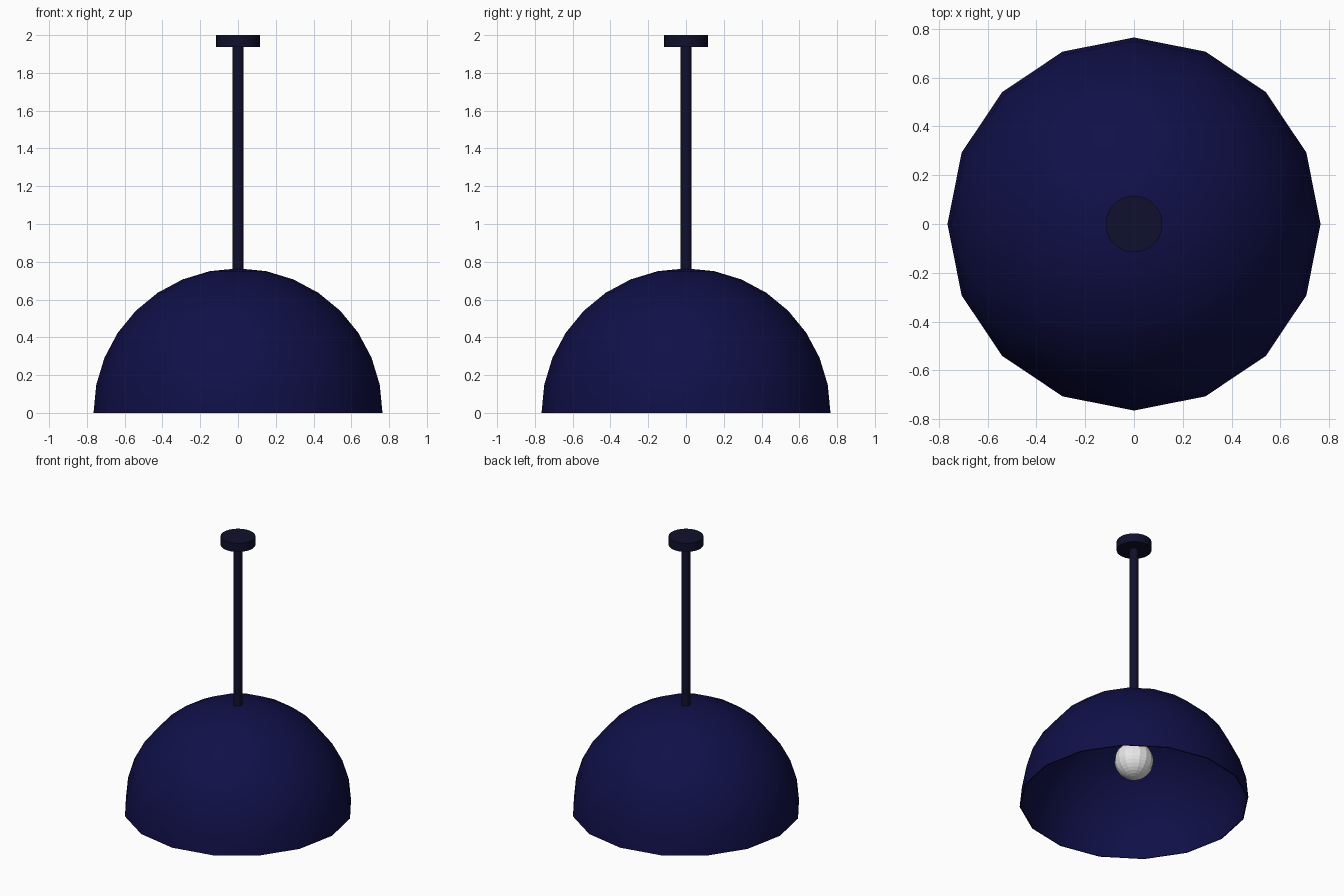
import bpy, bmesh, math

cube = bpy.data.objects.get("Cube")
if cube:
    bpy.data.objects.remove(cube, do_unlink=True)


def material(name, rgb):
    m = bpy.data.materials.new(name)
    m.use_nodes = True
    m.diffuse_color = (*rgb, 1)
    m.node_tree.nodes["Principled BSDF"].inputs["Base Color"].default_value = (*rgb, 1)
    return m


navy = material("navy shade", (0.005, 0.005, 0.065))
dark = material("dark navy metal", (0.005, 0.005, 0.026))
white = material("white bulb", (0.8, 0.8, 0.8))


def finish(name, mat):
    ob = bpy.context.object
    ob.name = ob.data.name = name
    ob.data.materials.append(mat)
    return ob


def cylinder(name, radius, bottom, top, sides, mat):
    bpy.ops.mesh.primitive_cylinder_add(vertices=sides, radius=radius, depth=top - bottom,
                                        location=(0, 0, (bottom + top) / 2))
    finish(name, mat)
    bpy.ops.object.shade_smooth_by_angle(angle=math.radians(40))


# Domed shade: upper half of a sphere, with a thin wall
R = 0.765
bpy.ops.mesh.primitive_uv_sphere_add(segments=16, ring_count=16, radius=R, location=(0, 0, 0))
shade = finish("shade", navy)
bm = bmesh.new()
bm.from_mesh(shade.data)
bmesh.ops.delete(bm, geom=[v for v in bm.verts if v.co.z < -0.01], context="VERTS")
bm.to_mesh(shade.data)
bm.free()
wall = shade.modifiers.new("wall", "SOLIDIFY")
wall.thickness = 0.008
wall.offset = -1
bpy.ops.object.modifier_apply(modifier="wall")
bpy.ops.object.shade_smooth_by_angle(angle=math.radians(40))

# Rod down to the bulb, and ceiling plate
cylinder("rod", 0.03, 0.42, 1.95, 16, dark)
cylinder("ceiling_plate", 0.116, 1.937, 2.0, 32, dark)

# Bulb
bpy.ops.mesh.primitive_uv_sphere_add(segments=16, ring_count=16, radius=0.13, location=(0, 0, 0.314))
finish("bulb", white)
